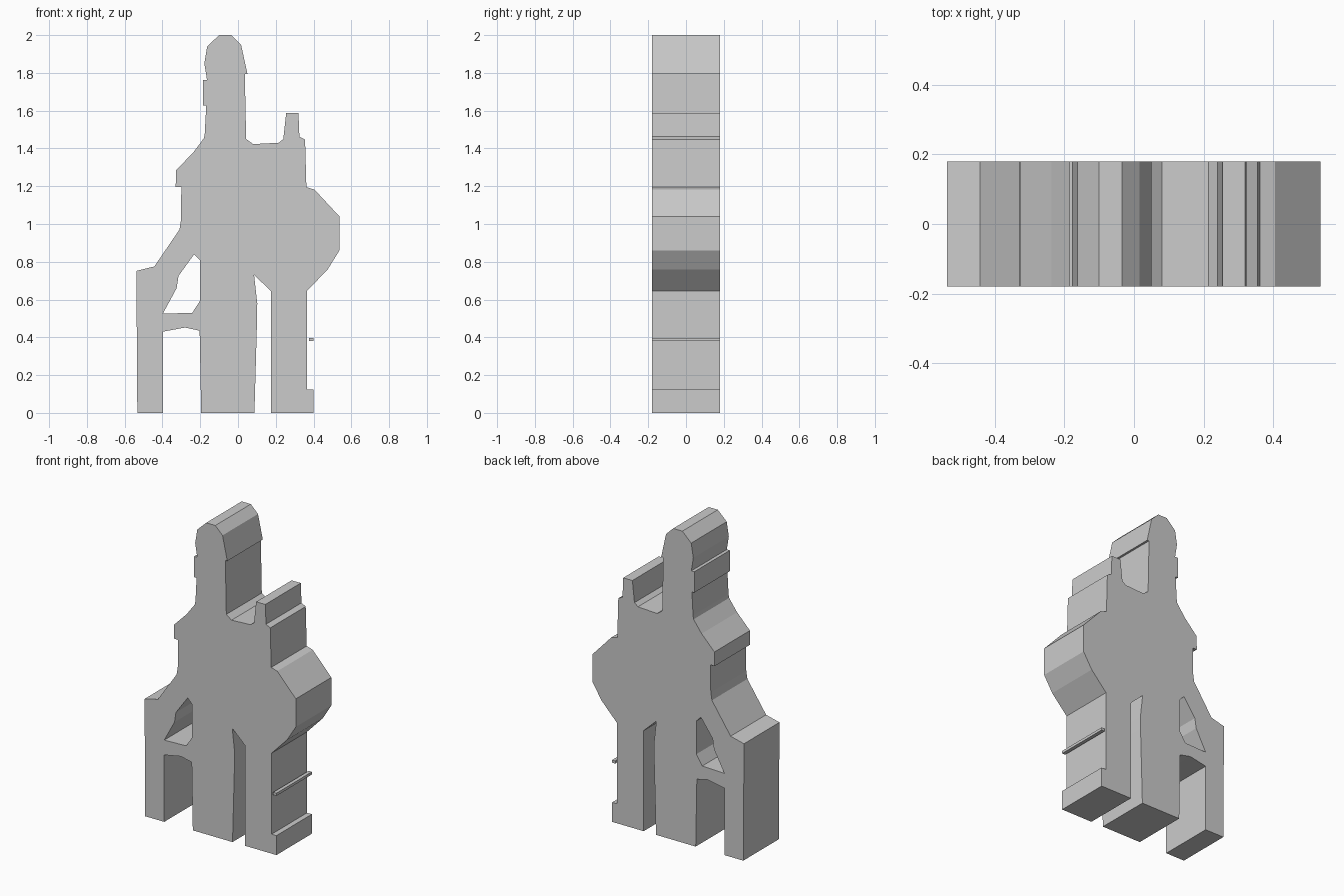
import bpy, bmesh, math
from mathutils import Matrix

if "Cube" in bpy.data.objects:
    bpy.data.objects.remove(bpy.data.objects["Cube"])

HALF_DEPTH = 0.18

def extruded_panel(name, loops):
    """Extrude closed (x, z) loops along y; inner loops become holes."""
    curve = bpy.data.curves.new(name + "_profile", 'CURVE')
    curve.dimensions = '2D'
    curve.fill_mode = 'BOTH'
    curve.extrude = HALF_DEPTH
    for loop in loops:
        spline = curve.splines.new('POLY')
        spline.points.add(len(loop) - 1)
        for point, (x, z) in zip(spline.points, loop):
            point.co = (x, z, 0, 1)
        spline.use_cyclic_u = True
    temp = bpy.data.objects.new(name + "_profile", curve)
    bpy.context.collection.objects.link(temp)
    bpy.context.view_layer.update()
    deps = bpy.context.evaluated_depsgraph_get()
    mesh = bpy.data.meshes.new_from_object(temp.evaluated_get(deps))
    bpy.data.objects.remove(temp)

    # Stand the panel upright, weld caps to sides, clean flat faces
    bm = bmesh.new()
    bm.from_mesh(mesh)
    bm.transform(Matrix.Rotation(math.pi / 2, 4, 'X'))
    bmesh.ops.remove_doubles(bm, verts=bm.verts, dist=0.0005)
    bmesh.ops.recalc_face_normals(bm, faces=bm.faces)
    for face in bm.faces:
        face.smooth = False
    bm.to_mesh(mesh)
    bm.free()
    mesh.name = name
    obj = bpy.data.objects.new(name, mesh)
    bpy.context.collection.objects.link(obj)
    return obj

# Left leg and shoulder, up to the tower
left_side = [(-0.533, 0), (-0.538, 0.752), (-0.443, 0.775), (-0.31, 0.97),
             (-0.302, 1.02), (-0.30, 1.195), (-0.33, 1.195), (-0.328, 1.285),
             (-0.237, 1.378), (-0.18, 1.455)]
# Tower with its rounded cap
tower = [(-0.176, 1.48), (-0.168, 1.628), (-0.185, 1.628), (-0.185, 1.762),
         (-0.164, 1.762), (-0.178, 1.85), (-0.163, 1.94), (-0.10, 2.0),
         (-0.035, 2.0), (0.016, 1.95), (0.05, 1.795), (0.036, 1.795),
         (0.043, 1.45)]
# Saddle, chimney and right bulge
right_side = [(0.08, 1.423), (0.215, 1.43), (0.24, 1.45), (0.255, 1.588),
              (0.32, 1.588), (0.325, 1.462), (0.355, 1.447), (0.362, 1.195),
              (0.405, 1.182), (0.537, 1.04), (0.537, 0.86), (0.475, 0.76),
              (0.365, 0.645)]
# Right foot, centre leg and the gaps between the legs
underside = [(0.365, 0.125), (0.399, 0.125), (0.399, 0), (0.175, 0),
             (0.175, 0.645), (0.085, 0.73), (0.102, 0.58), (0.101, 0.5),
             (0.087, 0), (-0.195, 0), (-0.203, 0.435), (-0.28, 0.452),
             (-0.398, 0.43), (-0.398, 0)]
# Window above the left cross brace
window = [(-0.398, 0.525), (-0.325, 0.66), (-0.315, 0.725), (-0.232, 0.84),
          (-0.20, 0.808), (-0.20, 0.595), (-0.242, 0.53)]

extruded_panel("silhouette_body", [left_side + tower + right_side + underside, window])

# Thin bar beside the right leg
extruded_panel("side_bar", [[(0.376, 0.38), (0.399, 0.38), (0.399, 0.397), (0.376, 0.397)]])
